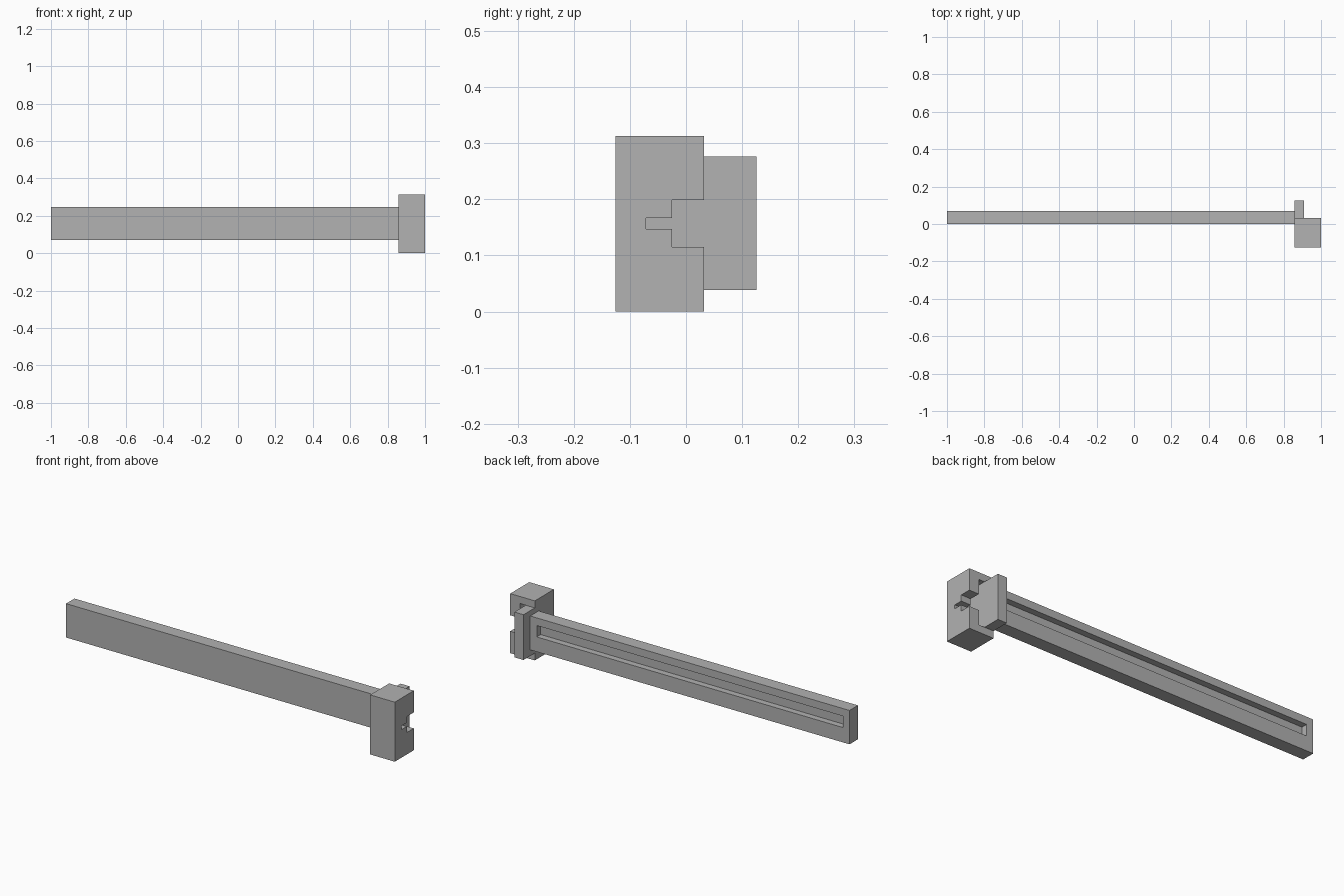
import bpy
import bmesh

cube = bpy.data.objects.get("Cube")
if cube:
    bpy.data.objects.remove(cube, do_unlink=True)

grey = bpy.data.materials.new("plain grey")
grey.use_nodes = True
COLOUR = (0.445, 0.445, 0.445, 1)
grey.diffuse_color = COLOUR
grey.node_tree.nodes["Principled BSDF"].inputs["Base Color"].default_value = COLOUR


def prism(name, profile, x0, x1):
    """Extrude a (y, z) profile along x."""
    bm = bmesh.new()
    face = bm.faces.new([bm.verts.new((x0, y, z)) for y, z in profile])
    side = bmesh.ops.extrude_face_region(bm, geom=[face])["geom"]
    verts = [g for g in side if isinstance(g, bmesh.types.BMVert)]
    bmesh.ops.translate(bm, verts=verts, vec=(x1 - x0, 0, 0))
    bmesh.ops.recalc_face_normals(bm, faces=bm.faces)
    mesh = bpy.data.meshes.new(name)
    bm.to_mesh(mesh)
    bm.free()
    mesh.materials.append(grey)
    obj = bpy.data.objects.new(name, mesh)
    bpy.context.collection.objects.link(obj)
    return obj


def box(name, x0, x1, y0, y1, z0, z1):
    return prism(name, [(y0, z0), (y1, z0), (y1, z1), (y0, z1)], x0, x1)


def cut(target, cutter):
    mod = target.modifiers.new("cut", 'BOOLEAN')
    mod.operation = 'DIFFERENCE'
    mod.solver = 'EXACT'
    mod.object = cutter
    bpy.context.view_layer.objects.active = target
    bpy.ops.object.modifier_apply(modifier=mod.name)
    bpy.data.objects.remove(cutter, do_unlink=True)


END = 0.857  # where the bar meets the head

# Long bar with a shallow groove in its back
bar = box("bar", -1, END, 0, 0.07, 0.07, 0.248)
cut(bar, box("groove_cutter", -0.962, 0.819, 0.037, 0.1, 0.148, 0.208))

# Head block with a pocket for the plate and a stepped slot on its outer end
head = box("head_block", END, 1, -0.126, 0.032, 0, 0.313)
cut(head, box("pocket_cutter", 0.8, 0.944, -0.085, 0.1, 0.038, 0.276))
slot = [(0.1, 0.115), (0.1, 0.199), (-0.025, 0.199), (-0.025, 0.167),
        (-0.071, 0.167), (-0.071, 0.147), (-0.025, 0.147), (-0.025, 0.115)]
cut(head, prism("slot_cutter", slot, 0.92, 1.1))

# Plate seated in the pocket
box("sliding_plate", END, 0.91, -0.085, 0.126, 0.038, 0.276)
